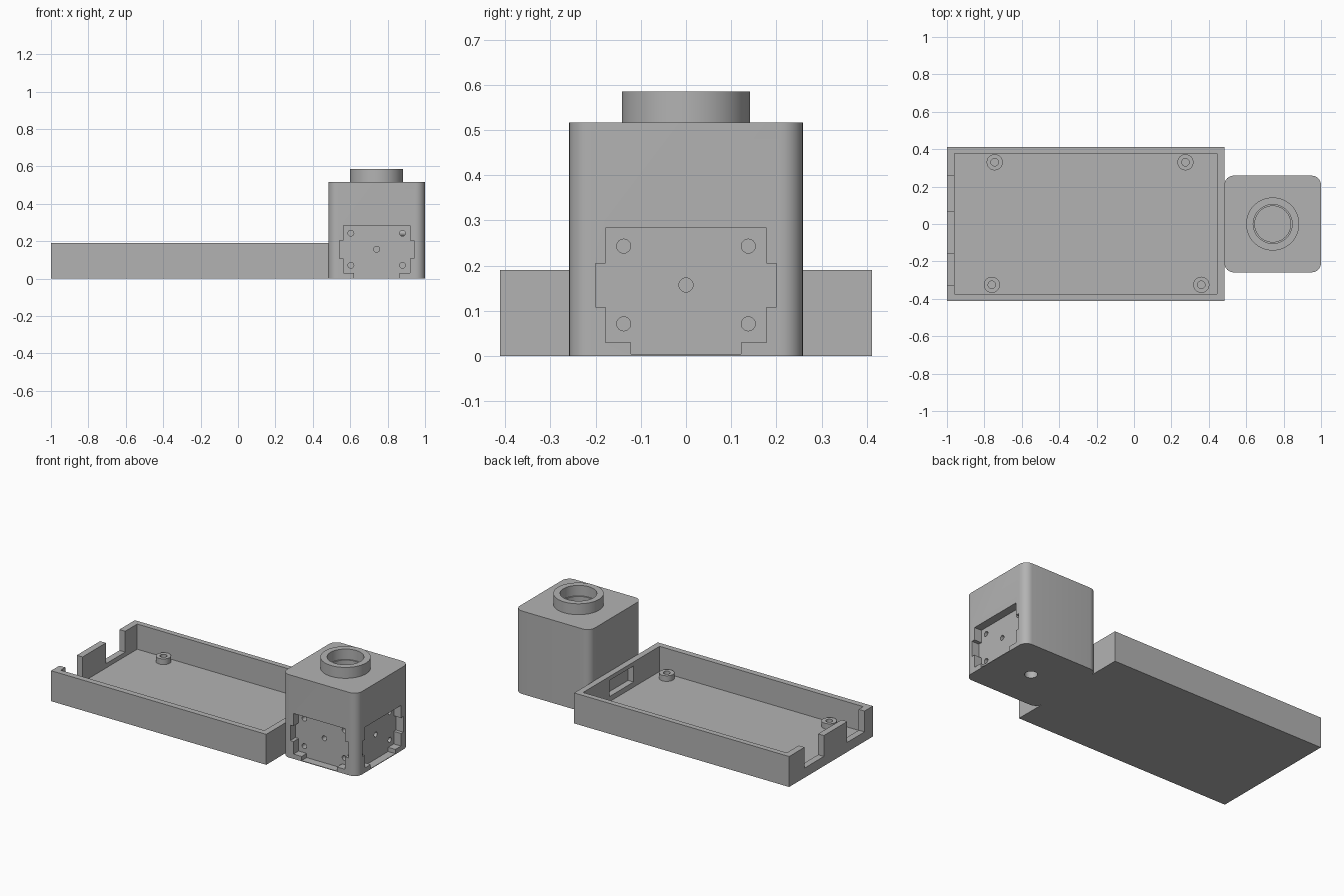
import bpy
import bmesh
from mathutils import Matrix, Vector

if "Cube" in bpy.data.objects:
    bpy.data.objects.remove(bpy.data.objects["Cube"], do_unlink=True)

grey = bpy.data.materials.new("plain grey")
grey.use_nodes = True
COLOUR = (0.45, 0.45, 0.45, 1)
grey.diffuse_color = COLOUR
grey.node_tree.nodes["Principled BSDF"].inputs["Base Color"].default_value = COLOUR


def finish(name, bm):
    bmesh.ops.recalc_face_normals(bm, faces=bm.faces)
    mesh = bpy.data.meshes.new(name)
    bm.to_mesh(mesh)
    bm.free()
    mesh.materials.append(grey)
    obj = bpy.data.objects.new(name, mesh)
    bpy.context.collection.objects.link(obj)
    return obj


def block(name, low, high, radius=0):
    """Box between two corners, with optional rounded upright edges."""
    low, high = Vector(low), Vector(high)
    bm = bmesh.new()
    bmesh.ops.create_cube(bm, size=1)
    for v in bm.verts:
        v.co = (low + high) / 2 + v.co * (high - low)
    if radius:
        upright = [e for e in bm.edges
                   if abs(e.verts[0].co.z - e.verts[1].co.z) > 0.01]
        bmesh.ops.bevel(bm, geom=upright, offset=radius, segments=8,
                        profile=0.5, affect='EDGES')
    return finish(name, bm)


def rod(name, base, radius, length, axis=(0, 0, 1), sides=48):
    """Cylinder that starts at base and runs along axis."""
    axis = Vector(axis)
    turn = axis.to_track_quat('Z', 'Y').to_matrix().to_4x4()
    place = Matrix.Translation(Vector(base) + axis * length / 2) @ turn
    bm = bmesh.new()
    bmesh.ops.create_cone(bm, cap_ends=True, segments=sides, radius1=radius,
                          radius2=radius, depth=length, matrix=place)
    return finish(name, bm)


def prism(name, outline, start, right, inward, depth):
    """Outline of (across, height) points pushed inward from a wall."""
    start, right, inward = Vector(start), Vector(right), Vector(inward)
    bm = bmesh.new()
    face = bm.faces.new([bm.verts.new(start + right * a + Vector((0, 0, h)))
                         for a, h in outline])
    grown = bmesh.ops.extrude_face_region(bm, geom=[face])
    bmesh.ops.translate(bm, vec=inward * depth, verts=[
        g for g in grown["geom"] if isinstance(g, bmesh.types.BMVert)])
    return finish(name, bm)


def combine(target, tool, operation='DIFFERENCE'):
    mod = target.modifiers.new("cut", 'BOOLEAN')
    mod.operation = operation
    mod.solver = 'EXACT'
    mod.object = tool
    bpy.context.view_layer.objects.active = target
    bpy.ops.object.modifier_apply(modifier=mod.name)
    bpy.data.objects.remove(tool, do_unlink=True)


def smooth(obj):
    bpy.ops.object.select_all(action='DESELECT')
    obj.select_set(True)
    bpy.context.view_layer.objects.active = obj
    bpy.ops.object.shade_smooth_by_angle(angle=0.5)


# Open tray with connector notches and a cable window
EDGE, RIM, FLOOR = 0.483, 0.19, 0.033
tray = block("tray", (-1, -0.412, 0), (EDGE, 0.412, RIM))
combine(tray, block("cavity", (-0.96, -0.375, FLOOR), (0.445, 0.378, 0.3)))
for y1, y2 in ((0.07, 0.26), (-0.33, -0.16)):
    combine(tray, block("notch", (-1.1, y1, 0.06), (-0.93, y2, 0.3)))
combine(tray, block("window", (0.4, -0.12, 0.065), (0.6, 0.12, 0.165)))

# Standoffs on the tray floor
for i, (x, y) in enumerate(((-0.745, 0.33), (0.275, 0.33),
                            (-0.76, -0.325), (0.36, -0.325))):
    post = rod(f"standoff_{i + 1}", (x, y, FLOOR - 0.005), 0.043, 0.04)
    combine(post, rod("bore", (x, y, FLOOR), 0.02, 0.1))
    smooth(post)

# Rounded housing with its collar
CX, HALF, TOP = 0.7415, 0.2585, 0.517
housing = block("housing", (CX - HALF, -HALF, 0), (CX + HALF, HALF, TOP), 0.05)
combine(housing, rod("collar", (CX, 0, TOP - 0.05), 0.142, 0.118, sides=64), 'UNION')
combine(housing, rod("collar_bore", (CX, 0, 0.52), 0.104, 0.2, sides=64))
combine(housing, rod("deep_bore", (CX, 0, 0.42), 0.096, 0.2, sides=64))
combine(housing, rod("base_hole", (CX, 0, -0.05), 0.036, 0.12))

# Stepped bracket recesses and screw holes on two faces
half_outline = [(0.122, 0.004), (0.122, 0.03), (0.178, 0.03), (0.178, 0.108),
                (0.2, 0.108), (0.2, 0.205), (0.178, 0.205), (0.178, 0.283)]
outline = half_outline + [(-a, h) for a, h in reversed(half_outline)]
DEPTH = 0.05
for right, inward in (((1, 0, 0), (0, 1, 0)), ((0, 1, 0), (-1, 0, 0))):
    right, inward = Vector(right), Vector(inward)
    wall = Vector((CX, 0, 0)) - inward * HALF
    combine(housing, prism("recess", outline, wall - inward * 0.02,
                           right, inward, DEPTH + 0.02))
    holes = [(0, 0.157)] + [(s * 0.138, h) for s in (-1, 1) for h in (0.071, 0.243)]
    for a, h in holes:
        start = wall + right * a + Vector((0, 0, h)) + inward * (DEPTH - 0.02)
        combine(housing, rod("screw_hole", start, 0.0155, 0.13, inward, 24))
smooth(housing)
